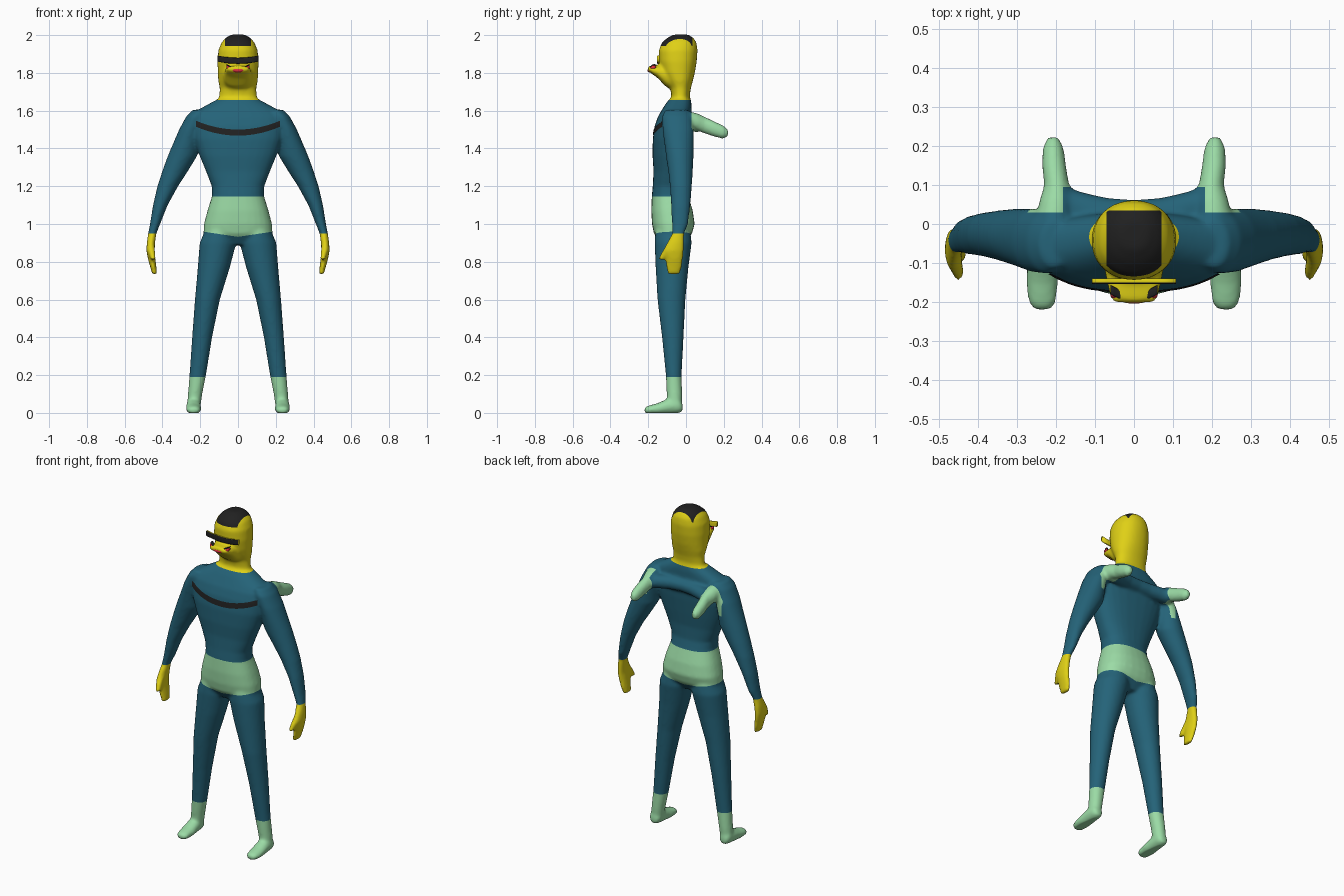
import bpy, bmesh, math
from mathutils import Vector
from mathutils.bvhtree import BVHTree

if "Cube" in bpy.data.objects:
    bpy.data.objects.remove(bpy.data.objects["Cube"], do_unlink=True)


def material(name, rgb):
    m = bpy.data.materials.new(name)
    m.use_nodes = True
    m.diffuse_color = (*rgb, 1)
    m.node_tree.nodes["Principled BSDF"].inputs["Base Color"].default_value = (*rgb, 1)
    return m


BLUE, YELLOW, GREEN, BLACK, RED = range(5)
MATS = [material("suit blue", (0.018, 0.125, 0.19)),
        material("skin yellow", (0.74, 0.63, 0.008)),
        material("pale green", (0.33, 0.71, 0.38)),
        material("soft black", (0.015, 0.015, 0.015)),
        material("lip red", (0.7, 0.03, 0.05))]


def loft(bm, rings, axis, power=2.0, sides=28):
    """Closed tube through rings (x, y, z, half_a, half_b) lying across one axis."""
    a, b = [i for i in range(3) if i != axis]
    loops = []
    for x, y, z, ra, rb in rings:
        loop = []
        for k in range(sides):
            t = math.tau * k / sides
            c, s = math.cos(t), math.sin(t)
            p = Vector((x, y, z))
            p[a] += ra * math.copysign(abs(c) ** (2 / power), c)
            p[b] += rb * math.copysign(abs(s) ** (2 / power), s)
            loop.append(bm.verts.new(p))
        loops.append(loop)
    faces = [bm.faces.new(loops[0]), bm.faces.new(loops[-1])]
    for l0, l1 in zip(loops, loops[1:]):
        for k in range(sides):
            n = (k + 1) % sides
            faces.append(bm.faces.new((l0[k], l0[n], l1[n], l1[k])))
    bmesh.ops.recalc_face_normals(bm, faces=faces)


def profile(rows):
    """Rows (z, half width, front y, back y) to centred rings."""
    return [(0, (f + b) / 2, z, w, (b - f) / 2) for z, w, f, b in rows]


def both_sides(bm, rings, axis):
    for s in (1, -1):
        loft(bm, [(s * r[0], *r[1:]) for r in rings], axis)


def finish(name, bm):
    me = bpy.data.meshes.new(name)
    bm.to_mesh(me)
    bm.free()
    ob = bpy.data.objects.new(name, me)
    bpy.context.collection.objects.link(ob)
    for m in MATS:
        me.materials.append(m)
    me.polygons.foreach_set("use_smooth", [True] * len(me.polygons))
    return ob


bm = bmesh.new()
# Torso
loft(bm, profile([
    (.89, .09, -.13, -.01), (.95, .183, -.17, .032), (1.0, .18, -.18, .046),
    (1.07, .162, -.184, .036), (1.15, .137, -.181, .012), (1.2, .139, -.176, 0),
    (1.28, .17, -.172, 0), (1.36, .203, -.177, .01), (1.45, .235, -.176, .02),
    (1.52, .25, -.166, .025), (1.57, .25, -.148, .03), (1.6, .222, -.13, .03),
    (1.63, .165, -.112, .03), (1.66, .11, -.09, .025)]), 2, 2.4)
# Neck and head
loft(bm, profile([
    (1.6, .12, -.1, .03), (1.65, .107, -.085, .025), (1.68, .099, -.077, .02),
    (1.72, .097, -.083, .026), (1.76, .105, -.105, .037), (1.8, .107, -.128, .047),
    (1.86, .109, -.142, .057), (1.92, .104, -.144, .061), (1.96, .088, -.128, .056),
    (1.985, .066, -.1, .04), (2.003, .035, -.065, .012)]), 2, 2.2)
# Protruding mouth
loft(bm, [(0, -.06, 1.76, .08, .06), (0, -.11, 1.785, .077, .055),
          (0, -.15, 1.807, .07, .034), (0, -.185, 1.818, .063, .02),
          (0, -.202, 1.822, .055, .013)], 1, 2.4)
# Arms and hands
both_sides(bm, [
    (.2, -.05, 1.605, .04, .06), (.222, -.048, 1.57, .052, .08),
    (.252, -.042, 1.5, .06, .082), (.294, -.033, 1.36, .078, .073),
    (.333, -.029, 1.28, .068, .065), (.372, -.027, 1.2, .055, .058),
    (.411, -.028, 1.1, .039, .051), (.439, -.032, 1.0, .027, .043),
    (.454, -.041, .95, .022, .032), (.461, -.055, .9, .022, .046),
    (.463, -.067, .86, .022, .056), (.458, -.062, .82, .02, .046),
    (.45, -.062, .78, .017, .043), (.441, -.066, .734, .013, .034)], 2)
# Thumbs
both_sides(bm, [(.46, -.08, .89, .018, .022), (.456, -.107, .85, .018, .022),
                (.448, -.13, .81, .015, .018)], 2)
# Legs
both_sides(bm, [
    (.09, -.07, 1.0, .07, .09), (.106, -.068, .9, .097, .098),
    (.128, -.074, .77, .085, .087), (.162, -.077, .6, .066, .074),
    (.19, -.07, .4, .053, .057), (.213, -.065, .2, .044, .042),
    (.227, -.061, .1, .038, .041), (.235, -.06, .03, .036, .038)], 2)
# Feet
both_sides(bm, [
    (.235, -.018, .028, .022, .022), (.235, -.04, .04, .036, .042),
    (.235, -.1, .034, .039, .04), (.235, -.15, .022, .041, .03),
    (.235, -.2, .016, .036, .022), (.235, -.22, .014, .022, .014)], 1)
# Ridge across the upper back
loft(bm, [(x, .017 + 1.1 * x * x, 1.54 - .4 * x * x, .045, .04)
          for x in (-.19, -.14, -.07, 0, .07, .14, .19)], 0)
# Back fins
both_sides(bm, [
    (.205, .0, 1.55, .05, .05), (.2, .06, 1.54, .042, .046),
    (.198, .1, 1.523, .032, .044), (.205, .15, 1.503, .031, .041),
    (.207, .195, 1.487, .027, .036), (.207, .222, 1.482, .014, .02)], 1)

# Fuse the parts into one smooth figure
body = finish("body", bm)
rm = body.modifiers.new("fuse", "REMESH")
rm.mode = "VOXEL"
rm.voxel_size = .0085
sm = body.modifiers.new("soften", "SMOOTH")
sm.factor, sm.iterations = .5, 7
fused = bpy.data.meshes.new_from_object(
    body.evaluated_get(bpy.context.evaluated_depsgraph_get()))
bpy.data.objects.remove(body, do_unlink=True)
bm = bmesh.new()
bm.from_mesh(fused)
bpy.data.meshes.remove(fused)
for v in bm.verts:
    v.co.z = max(v.co.z, 0)
tree = BVHTree.FromBMesh(bm)


def cut(point, normal, where):
    """Cut a clean colour border through the faces of one region."""
    faces = [f for f in bm.faces if where(f.calc_center_median())]
    geom = {*faces, *(e for f in faces for e in f.edges), *(v for f in faces for v in f.verts)}
    bmesh.ops.bisect_plane(bm, geom=list(geom), plane_co=point, plane_no=normal, dist=1e-5)


def head(c):
    return c.z > 1.9


def shoulder(c):
    return c.z > 1.45 and c.z < 1.62 and c.y > 0


for z in (.19, .95, 1.145, 1.657):
    cut((0, 0, z), (0, 0, 1), lambda c: abs(c.z - z) < .03 and (z != .95 or abs(c.x) > .3))
for s in (1, -1):
    cut((0, 0, .932), (-.15 * s, 0, 1), lambda c: abs(c.z - .95) < .06 and -.02 < c.x * s < .3)
    cut((.07 * s, 0, 0), (1, 0, 0), head)
    cut((.182 * s, 0, 0), (1, 0, 0), shoulder)
cut((0, .035, 0), (0, 1, 0), head)
cut((0, 0, 1.943), (0, 0, 1), head)
cut((0, .03, 0), (0, 1, 0), shoulder)
cut((0, .095, 0), (0, 1, 0), shoulder)


def body_colour(c):
    x = abs(c.x)
    if c.z > 1.943 and x < .07 and c.y < .035:
        return BLACK
    if c.z > 1.657 or (x > .3 and c.z < .95):
        return YELLOW
    if c.z < .19 or (x < .3 and .932 + .15 * x < c.z < 1.145):
        return GREEN
    if 1.42 < c.z < 1.6 and (c.y > .095 or (c.y > .03 and .182 < x < .27)):
        return GREEN
    return BLUE


for f in bm.faces:
    f.material_index = body_colour(f.calc_center_median())
finish("body", bm)

# Curved chest stripe laid on the suit
bm = bmesh.new()
rows = []
for i in range(41):
    x = -.222 + .444 * i / 40
    row = []
    for j in range(5):
        z = 1.468 + .95 * x * x + .032 * j / 4
        hit = tree.ray_cast(Vector((x, -1, z)), Vector((0, 1, 0)))[0]
        row.append(bm.verts.new((x, (hit.y if hit else -.1) - .003, z)))
    rows.append(row)
for r0, r1 in zip(rows, rows[1:]):
    for j in range(4):
        bm.faces.new((r0[j], r1[j], r1[j + 1], r0[j + 1])).material_index = BLACK
finish("chest_stripe", bm)

# Straight brow band, dark in front and skin coloured behind
bm = bmesh.new()
loft(bm, [(x, -.147, 1.864 + x * x, .007, .016)
          for x in (-.108, -.07, -.035, 0, .035, .07, .108)], 0, 4)
for f in bm.faces:
    f.material_index = BLACK if f.normal.y < -.3 else YELLOW
finish("brow_band", bm)


# Smiling lip and the mouth line above it
def mouth_part(name, dy, dz, ra, rb, colour):
    part = bmesh.new()
    xs = [.06 * i / 6 for i in range(-6, 7)]
    loft(part, [(x, -.19 + dy + 5 * x * x, 1.813 + dz + 4.5 * x * x, ra, rb) for x in xs], 0, 2, 14)
    for f in part.faces:
        f.material_index = colour
    finish(name, part)


mouth_part("lip", 0, 0, .014, .011, RED)
mouth_part("mouth_line", .004, .013, .012, .004, BLACK)
